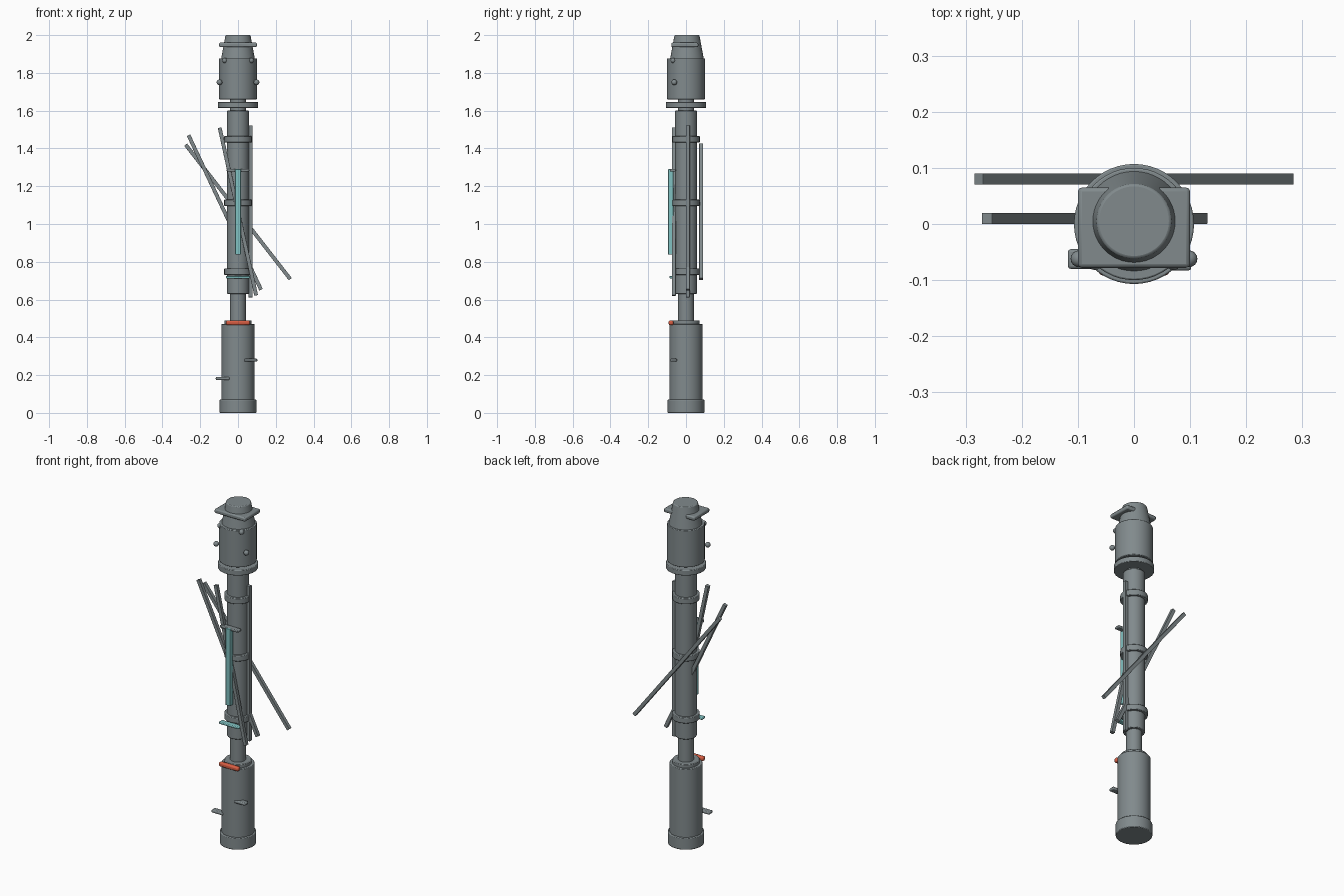
import bpy, math
from mathutils import Vector

if "Cube" in bpy.data.objects:
    bpy.data.objects.remove(bpy.data.objects["Cube"])


def material(name, rgb):
    m = bpy.data.materials.new(name)
    m.diffuse_color = (*rgb, 1)
    m.use_nodes = True
    m.node_tree.nodes["Principled BSDF"].inputs["Base Color"].default_value = m.diffuse_color
    return m


GREY = material("steel grey", (0.22, 0.255, 0.265))
TEAL = material("pale teal", (0.22, 0.54, 0.54))
RED = material("signal red", (0.68, 0.11, 0.055))


def finish(name, mat, bevel=0, smooth=True):
    o = bpy.context.object
    o.name = name
    o.data.materials.append(mat)
    bpy.ops.object.transform_apply(location=False, rotation=False, scale=True)
    if bevel:
        b = o.modifiers.new("edge", "BEVEL")
        b.width, b.segments = bevel, 2
        b.limit_method, b.angle_limit = "ANGLE", math.radians(50)
    if smooth:
        bpy.ops.object.shade_smooth_by_angle(angle=math.radians(35))
    return o


def drum(name, z0, z1, r0, r1=None, y=0, bevel=0.003):
    bpy.ops.mesh.primitive_cone_add(vertices=48, radius1=r0, radius2=r1 or r0,
                                    depth=z1 - z0, location=(0, y, (z0 + z1) / 2))
    return finish(name, GREY, bevel)


def block(name, x, y, z, mat=GREY, bevel=0.003):
    spans = (x, y, z)
    bpy.ops.mesh.primitive_cube_add(size=1, location=[(a + b) / 2 for a, b in spans])
    bpy.context.object.scale = [b - a for a, b in spans]
    return finish(name, mat, bevel)


def rod(name, p, q, t=0.02):
    p, q = Vector(p), Vector(q)
    bpy.ops.mesh.primitive_cube_add(size=1, location=(p + q) / 2)
    o = bpy.context.object
    o.scale = (t, t, (q - p).length)
    # rods lie in planes facing front
    o.rotation_euler = (0, math.atan2(q.x - p.x, q.z - p.z), 0)
    return finish(name, GREY, 0.001, False)


# grip and lower neck
drum("pommel", 0, 0.07, 0.097, bevel=0.004)
drum("grip", 0.06, 0.47, 0.088)
drum("grip_cap", 0.465, 0.49, 0.072)
drum("inner_shaft", 0.48, 1.67, 0.042)

# main tube with collars
drum("main_tube", 0.63, 1.60, 0.058)
for i, z in enumerate((0.748, 1.112, 1.448)):
    drum(f"tube_collar_{i + 1}", z - 0.017, z + 0.017, 0.073)

# head
drum("head_flange", 1.615, 1.646, 0.107)
drum("head_drum", 1.66, 1.877, 0.1)
drum("head_cone", 1.87, 2.0, 0.09, 0.066, 0.005, 0.004)
block("head_plate", (-0.1, 0.1), (-0.078, 0.065), (1.936, 1.96), bevel=0.007)

# knobs on the head
for s, side in ((-1, "left"), (1, "right")):
    for part, x, y, z, r in (("knob", 0.098, -0.062, 1.75, 0.015),
                             ("upper_knob", 0.07, -0.068, 1.866, 0.014)):
        bpy.ops.mesh.primitive_uv_sphere_add(segments=16, ring_count=10, radius=r,
                                             location=(s * x, y, z))
        finish(f"{side}_{part}", GREY)

# square rods
rod("back_rod", (-0.277, 0.08, 1.42), (0.277, 0.08, 0.708))
rod("slanted_rod", (-0.262, 0.01, 1.47), (0.122, 0.01, 0.652))
rod("front_rod", (-0.097, -0.064, 1.51), (0.096, -0.064, 0.622))
rod("upright_rod", (0.066, 0.01, 0.612), (0.066, 0.01, 1.522))

# front strip and cross bars
block("light_strip", (-0.015, 0.015), (-0.095, -0.066), (0.838, 1.29), TEAL)
block("upper_bar", (-0.06, 0.06), (-0.086, -0.054), (1.277, 1.291), bevel=0.004)
block("lower_bar", (-0.064, 0.064), (-0.088, -0.056), (0.712, 0.725), TEAL, 0.004)
block("red_switch", (-0.063, 0.063), (-0.092, -0.066), (0.464, 0.489), RED, 0.008)

# small fins on the grip
block("right_fin", (0.032, 0.102), (-0.083, -0.048), (0.271, 0.287), bevel=0.005)
block("left_fin", (-0.118, -0.045), (-0.08, -0.045), (0.174, 0.19), bevel=0.005)
